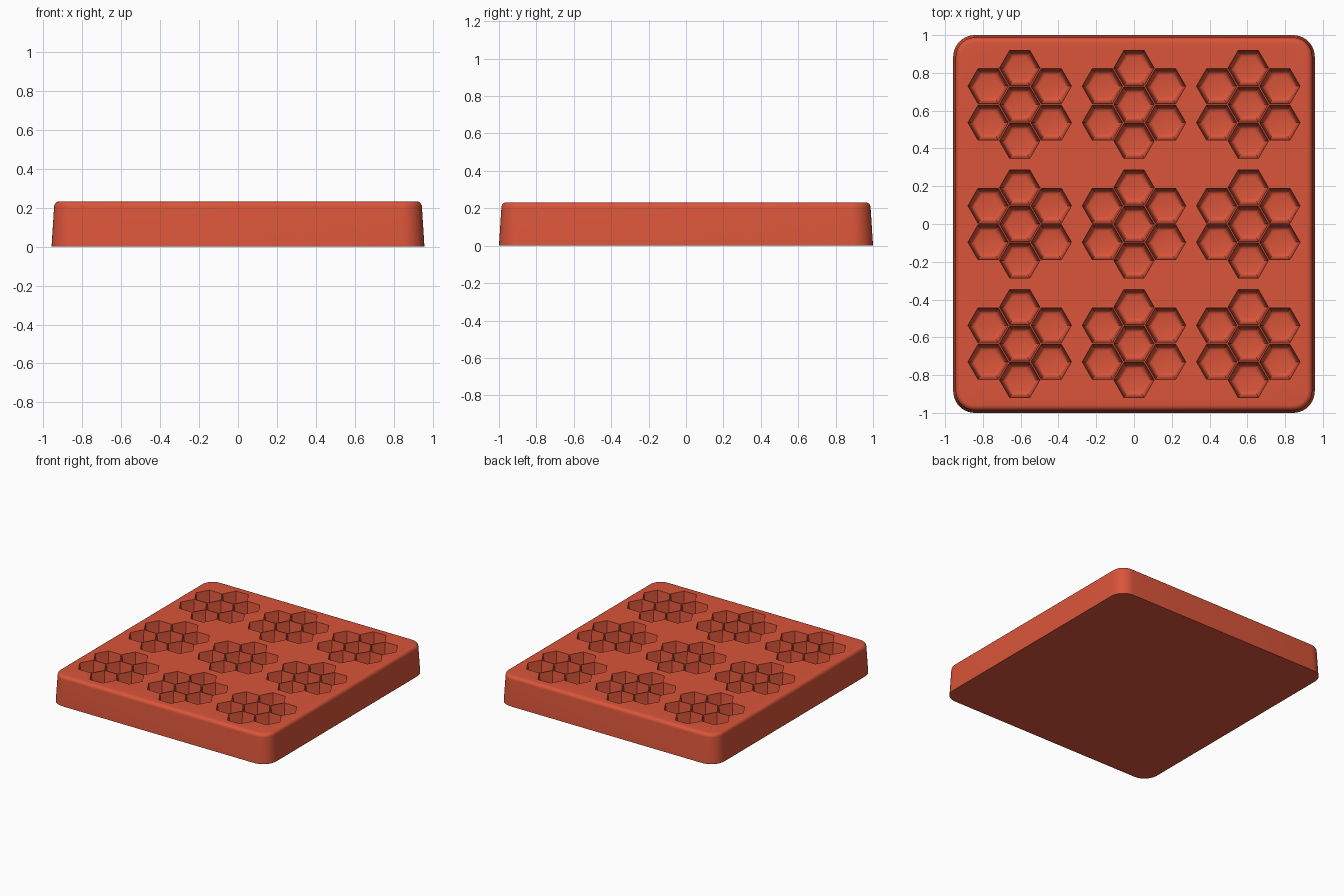
import bpy
import bmesh
import math

cube = bpy.data.objects.get("Cube")
if cube:
    bpy.data.objects.remove(cube, do_unlink=True)

HEIGHT = 0.232
HALF_X, HALF_Y = 0.957, 1.0
CORNER = 0.115
PITCH = 0.193          # distance between neighbouring pockets
HEX_RADIUS = 0.107

red = bpy.data.materials.new("terracotta red")
red.use_nodes = True
color = (0.70, 0.09, 0.042, 1)
red.diffuse_color = color
red.node_tree.nodes["Principled BSDF"].inputs["Base Color"].default_value = color


def loft(bm, rings):
    """Skin a stack of closed rings, bottom to top, and cap both ends."""
    loops = [[bm.verts.new(p) for p in ring] for ring in rings]
    for low, high in zip(loops, loops[1:]):
        n = len(low)
        for i in range(n):
            j = (i + 1) % n
            bm.faces.new((low[i], low[j], high[j], high[i]))
    bm.faces.new(loops[0][::-1])
    bm.faces.new(loops[-1])


def make_object(name, bm):
    mesh = bpy.data.meshes.new(name)
    bm.to_mesh(mesh)
    bm.free()
    mesh.materials.append(red)
    obj = bpy.data.objects.new(name, mesh)
    bpy.context.collection.objects.link(obj)
    return obj


def rounded_rect(inset, z, steps=10):
    r = CORNER - inset
    ring = []
    for k, (sx, sy) in enumerate(((1, 1), (-1, 1), (-1, -1), (1, -1))):
        for i in range(steps + 1):
            a = math.pi / 2 * (k + i / steps)
            ring.append((sx * (HALF_X - CORNER) + r * math.cos(a),
                         sy * (HALF_Y - CORNER) + r * math.sin(a), z))
    return ring


def hexagon(cx, cy, r, z):
    return [(cx + r * math.cos(i * math.pi / 3),
             cy + r * math.sin(i * math.pi / 3), z) for i in range(6)]


# Tray body: drafted sides with a rounded top rim
draft, rim = 0.013, 0.028
rings = [rounded_rect(0, 0)]
for i in range(7):
    a = math.pi / 2 * i / 6
    rings.append(rounded_rect(draft + rim * (1 - math.cos(a)),
                              HEIGHT - rim + rim * math.sin(a)))
bm = bmesh.new()
loft(bm, rings)
tray = make_object("mould_tray", bm)

# Pocket cutters: drafted hexagons with a rounded floor edge, seven per cluster
depth, fillet, floor_radius = 0.13, 0.03, 0.066
profile = []
for i in range(5):
    a = math.pi / 2 * i / 4
    profile.append((floor_radius + fillet * math.sin(a),
                    HEIGHT - depth + fillet * (1 - math.cos(a))))
profile += [(HEX_RADIUS, HEIGHT), (HEX_RADIUS + 0.002, HEIGHT + 0.02)]

cells = [(0, 0)]
for i in range(6):
    a = math.pi / 6 + i * math.pi / 3
    cells.append((PITCH * math.cos(a), PITCH * math.sin(a)))

bm = bmesh.new()
for col in (-1, 0, 1):
    for row in (-1, 0, 1):
        for dx, dy in cells:
            loft(bm, [hexagon(col * 0.605 + dx, row * 0.633 + dy, r, z)
                      for r, z in profile])
cutter = make_object("pocket_cutter", bm)
cutter.hide_render = True

# Sink the pockets into the tray
cut = tray.modifiers.new("pockets", 'BOOLEAN')
cut.operation = 'DIFFERENCE'
cut.solver = 'EXACT'
cut.object = cutter
bpy.ops.object.select_all(action='DESELECT')
bpy.context.view_layer.objects.active = tray
tray.select_set(True)
bpy.ops.object.modifier_apply(modifier=cut.name)
bpy.data.objects.remove(cutter, do_unlink=True)
bpy.ops.object.shade_smooth_by_angle(angle=math.radians(30))
